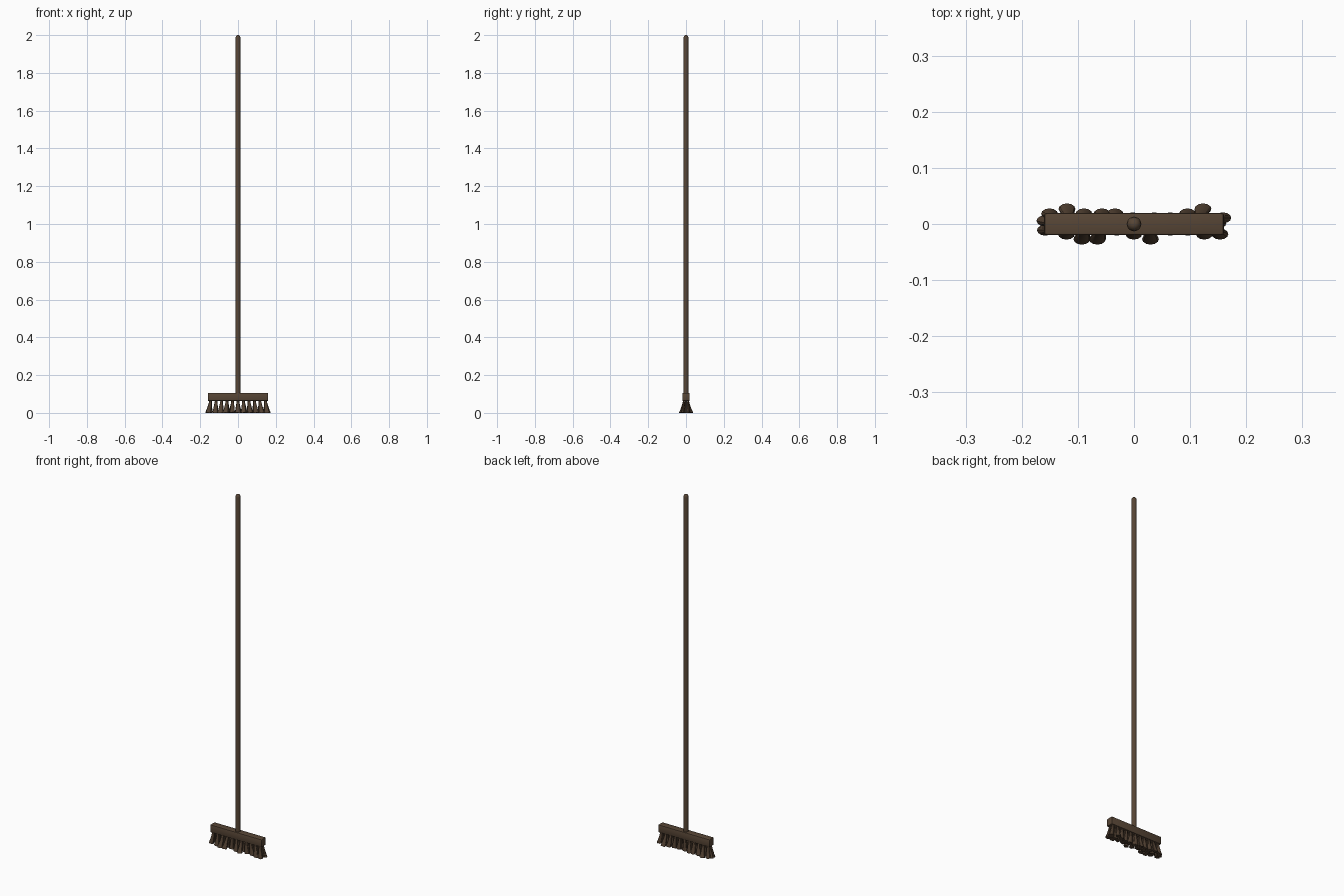
import bpy, bmesh, math, random
from mathutils import Vector

if "Cube" in bpy.data.objects:
    bpy.data.objects.remove(bpy.data.objects["Cube"])

random.seed(4)


def material(name, rgb):
    m = bpy.data.materials.new(name)
    m.diffuse_color = (*rgb, 1)
    m.use_nodes = True
    m.node_tree.nodes["Principled BSDF"].inputs["Base Color"].default_value = m.diffuse_color
    return m


wood = material("brown wood", (0.095, 0.060, 0.036))
fibre = material("dark brown bristle", (0.085, 0.053, 0.032))


def make(name, bm, mat, angle=40):
    bmesh.ops.recalc_face_normals(bm, faces=bm.faces)
    me = bpy.data.meshes.new(name)
    bm.to_mesh(me)
    bm.free()
    me.materials.append(mat)
    ob = bpy.data.objects.new(name, me)
    bpy.context.collection.objects.link(ob)
    bpy.ops.object.select_all(action='DESELECT')
    ob.select_set(True)
    bpy.context.view_layer.objects.active = ob
    bpy.ops.object.shade_smooth_by_angle(angle=math.radians(angle))
    return ob


def loft(bm, rings, cap_start=True, cap_end=True):
    loops = [[bm.verts.new(p) for p in r] for r in rings]
    n = len(loops[0])
    for a, b in zip(loops, loops[1:]):
        for i in range(n):
            bm.faces.new((a[i], a[(i + 1) % n], b[(i + 1) % n], b[i]))
    if cap_start:
        bm.faces.new(loops[0])
    if cap_end:
        bm.faces.new(loops[-1])


def circle(c, r, n):
    return [Vector((c[0] + r * math.cos(2 * math.pi * i / n),
                    c[1] + r * math.sin(2 * math.pi * i / n), c[2])) for i in range(n)]


# long handle with a rounded top
bm = bmesh.new()
profile = [(0.013, 0.09), (0.013, 1.985), (0.0115, 1.993), (0.0075, 1.998), (0.003, 2.0)]
loft(bm, [circle((0, 0, z), r, 20) for r, z in profile])
make("handle", bm, wood)

# bevelled head block
bm = bmesh.new()
bmesh.ops.create_cube(bm, size=1)
for v in bm.verts:
    v.co = Vector((v.co.x * 0.32, v.co.y * 0.039, 0.085 + v.co.z * 0.043))
bmesh.ops.bevel(bm, geom=bm.edges[:], offset=0.004, segments=2, profile=0.5, affect='EDGES')
make("head_block", bm, wood)


# one flaring tuft that leans outward and ends in a ragged edge
def tuft(bm, x, y, tip_x, tip_y, width):
    n = 12
    rings = []
    for t in (0, 0.35, 0.7, 1):
        k = t ** 1.3
        c = (x + (tip_x - x) * k, y + (tip_y - y) * k, 0.066 * (1 - t))
        r = 0.006 + (width - 0.006) * t
        ring = circle(c, r, n)
        for p in ring:
            p.y = c[1] + (p.y - c[1]) * 0.65
            if t == 1:
                p.z = random.choice((0, 0.001, 0.004))
        rings.append(ring)
    loft(bm, rings)


# three rows of tufts along the head
bm = bmesh.new()
count = 11
for row in (-1, 0, 1):
    for i in range(count):
        x = -0.145 + 0.29 * i / (count - 1)
        end = (i == 0) - (i == count - 1)
        tip_x = x * 1.04 + random.uniform(-0.006, 0.006) - 0.004 * end
        lean = random.choice((0.011, 0.018, 0.027))
        tip_y = row * lean if row else random.uniform(-0.006, 0.006)
        tuft(bm, x, row * 0.011, tip_x, tip_y, 0.015)
make("bristles", bm, fibre, 30)
